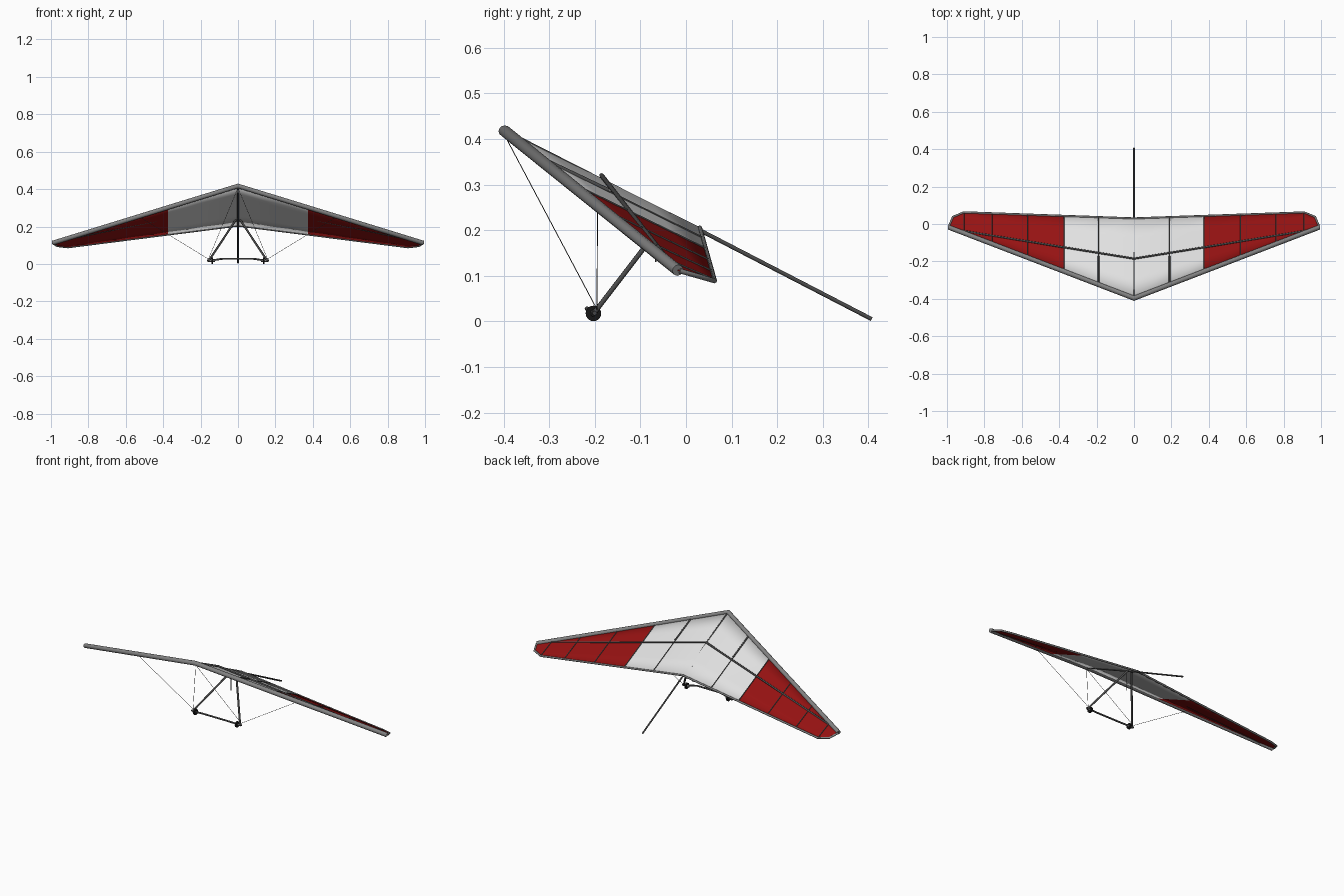
import bpy, bmesh, math
from mathutils import Vector as V

if "Cube" in bpy.data.objects:
    bpy.data.objects.remove(bpy.data.objects["Cube"])


def mat(name, rgb):
    m = bpy.data.materials.new(name)
    m.diffuse_color = (*rgb, 1)
    m.use_nodes = True
    m.node_tree.nodes["Principled BSDF"].inputs["Base Color"].default_value = m.diffuse_color
    return m


WHITE = mat("white cloth", (0.75, 0.75, 0.75))
RED = mat("red cloth", (0.30, 0.006, 0.006))
GREY = mat("grey tube", (0.22, 0.22, 0.22))
DARK = mat("dark tube", (0.07, 0.07, 0.07))
BLACK = mat("black rubber", (0.008, 0.008, 0.008))


def tube(name, pts, r, m, sides=8):
    """Round tube swept along a polyline."""
    bm = bmesh.new()
    pts = [V(p) for p in pts]
    rings = []
    for i, p in enumerate(pts):
        a, b = pts[max(i - 1, 0)], pts[min(i + 1, len(pts) - 1)]
        d = (b - a).normalized()
        u = d.cross(V((0, 0, 1)))
        if u.length < 0.01:
            u = d.cross(V((0, 1, 0)))
        u.normalize()
        w = u.cross(d)
        # widen the ring at corners so the tube keeps its width
        k = 1.0
        if 0 < i < len(pts) - 1:
            k = 1 / max(0.4, d.dot((pts[i] - a).normalized()))
        rings.append([bm.verts.new(p + r * (math.cos(t) * u * k + math.sin(t) * w))
                      for t in (2 * math.pi * j / sides for j in range(sides))])
    for A, B in zip(rings, rings[1:]):
        for j in range(sides):
            n = (j + 1) % sides
            bm.faces.new((A[j], A[n], B[n], B[j]))
    bm.faces.new(rings[0][::-1])
    bm.faces.new(rings[-1])
    bmesh.ops.recalc_face_normals(bm, faces=bm.faces)
    return finish(name, bm, [m])


def finish(name, bm, mats):
    me = bpy.data.meshes.new(name)
    bm.to_mesh(me)
    bm.free()
    for m in mats:
        me.materials.append(m)
    ob = bpy.data.objects.new(name, me)
    bpy.context.collection.objects.link(ob)
    bpy.context.view_layer.objects.active = ob
    ob.select_set(True)
    bpy.ops.object.shade_smooth_by_angle(angle=math.radians(50))
    ob.select_set(False)
    return ob


# wing outline
NOSE, TIP = V((0, -0.397, 0.417)), V((0.99, -0.018, 0.112))
TRAIL = [V((0, 0.03, 0.205)), V((0.91, 0.062, 0.089)),
         V((0.968, 0.038, 0.096)), V((0.99, -0.014, 0.111))]


def lead(x):
    return NOSE.lerp(TIP, x / TIP.x)


def trail(x):
    for a, b in zip(TRAIL, TRAIL[1:]):
        if x <= b.x:
            return a.lerp(b, (x - a.x) / (b.x - a.x))
    return TRAIL[-1]


def flip(p, s):
    return V((p[0] * s, p[1], p[2]))


# sail: ruled cloth between leading and trailing edge, red outer panels
half = [0, 0.19, 0.375, 0.57, 0.76, 0.91, 0.968, 0.99]
bm = bmesh.new()
rows = []
for x in [-h for h in half[:0:-1]] + half:
    s = -1 if x < 0 else 1
    a, b = lead(abs(x)), trail(abs(x))
    rows.append([bm.verts.new(flip(a.lerp(b, t / 4), s)) for t in range(5)])
for A, B in zip(rows, rows[1:]):
    for j in range(4):
        f = bm.faces.new((A[j], B[j], B[j + 1], A[j + 1]))
        f.material_index = int(abs(f.calc_center_median().x) > 0.375)
sail = finish("sail", bm, [WHITE, RED])
sol = sail.modifiers.new("cloth thickness", 'SOLIDIFY')
sol.thickness, sol.offset = 0.003, 0

# leading edge tubes and hem around the trailing edge and tips
tube("leading_edge", [flip(TIP, -1), NOSE, TIP], 0.0125, GREY, 12)
hem = [flip(p, -1) for p in TRAIL[:0:-1]] + TRAIL
tube("trailing_hem", hem, 0.0055, GREY)

# keel pole running from the nose down to the ground behind
tube("keel", [NOSE, (0, 0.03, 0.2), (0, 0.407, 0.005)], 0.0045, DARK)

# cross bar resting on the sail
cross_mid, cross_end = V((0, -0.185, 0.32)), V((0.97, -0.028, 0.12))
tube("cross_bar", [flip(cross_end, -1), cross_mid, cross_end], 0.005, DARK)

# battens on the sail
up = V((0, 0.001, 0.002))
for s, side in ((1, "right"), (-1, "left")):
    for i, x in enumerate(half[1:6]):
        a, b = lead(x), trail(x)
        tube(f"batten_{side}_{i}", [flip(a + up, s), flip(b + up, s)],
             0.0028, DARK, 6)
    a, b = lead(0.19), trail(0.19)
    tube("front_strut_" + side, [flip(a + up, s), flip(a.lerp(b, 0.42) + up * 2, s)],
         0.0045, DARK)

    # control frame leg
    foot = V((0.158 * s, -0.205, 0.014))
    tube("frame_leg_" + side, [(0.012 * s, -0.035, 0.235), foot], 0.0055, DARK)

    # wheel with hub
    for nm, r, d, m in (("wheel_", 0.017, 0.009, BLACK), ("hub_", 0.006, 0.03, GREY)):
        bpy.ops.mesh.primitive_cylinder_add(
            vertices=20, radius=r, depth=d, location=(0.137 * s, -0.203, 0.0175),
            rotation=(0, math.pi / 2, 0))
        ob = bpy.context.object
        ob.name = nm + side
        ob.data.materials.append(m)
        bpy.ops.object.shade_smooth_by_angle(angle=math.radians(40))

    # rigging wires
    wire_foot = foot + V((0, 0.01, 0.012))
    tube("nose_wire_" + side, [NOSE - V((0, 0, 0.01)), wire_foot], 0.001, DARK, 5)
    tube("side_wire_" + side, [flip(lead(0.53), s), wire_foot], 0.001, DARK, 5)

# base bar, bowed slightly forward and up
bar = [(-0.165, -0.2, 0.018), (-0.12, -0.208, 0.022), (-0.08, -0.217, 0.028),
       (0.08, -0.217, 0.028), (0.12, -0.208, 0.022), (0.165, -0.2, 0.018)]
tube("base_bar", bar, 0.005, DARK)

# hang strap under the keel
tube("hang_strap", [(0, -0.066, 0.245), (0, -0.066, 0.13)], 0.002, DARK, 6)
